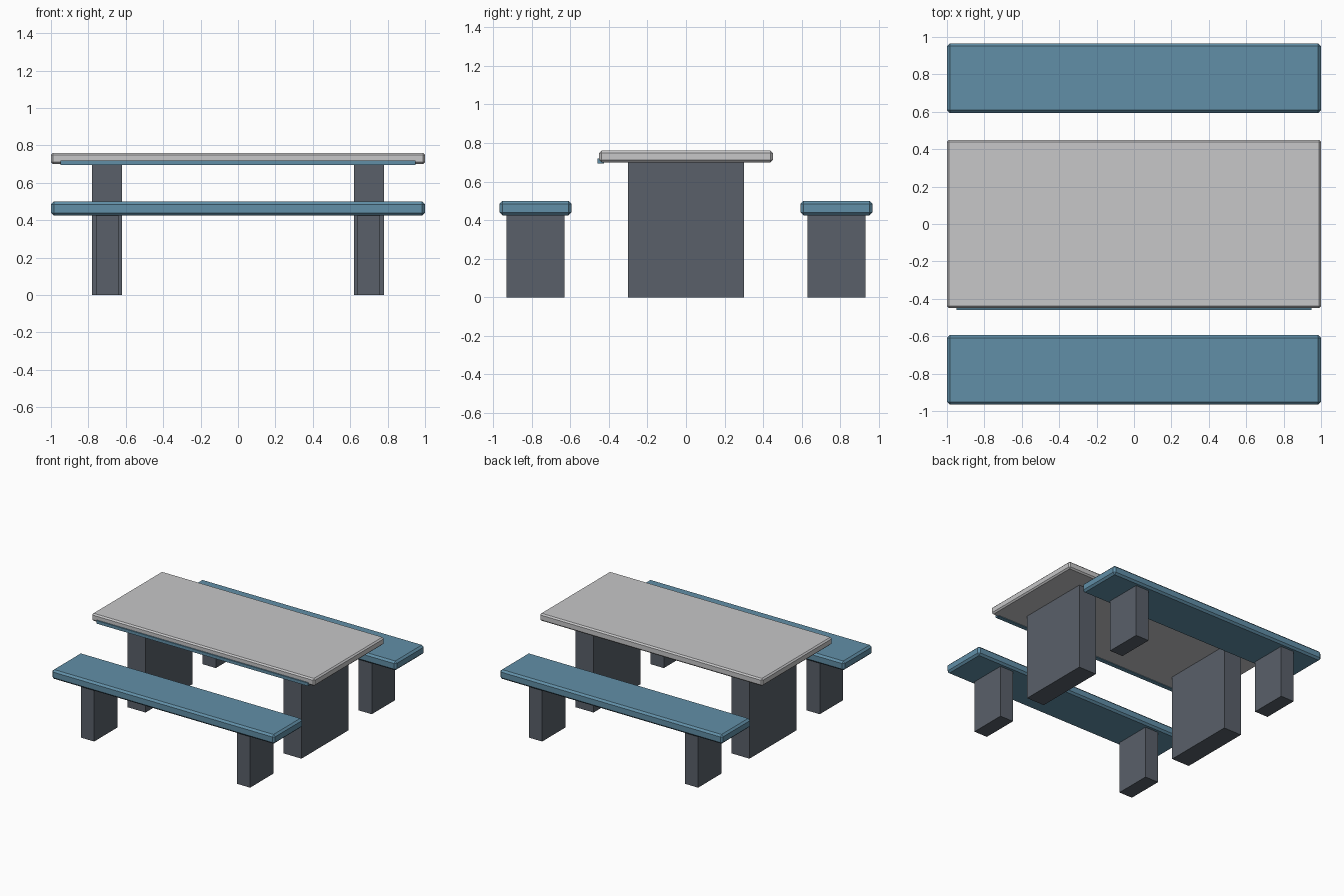
import bpy

cube = bpy.data.objects.get("Cube")
if cube:
    bpy.data.objects.remove(cube, do_unlink=True)


def material(name, rgb):
    mat = bpy.data.materials.new(name)
    mat.use_nodes = True
    color = (*rgb, 1.0)
    mat.diffuse_color = color
    bsdf = mat.node_tree.nodes["Principled BSDF"]
    bsdf.inputs["Base Color"].default_value = color
    return mat


light_grey = material("light grey", (0.57, 0.57, 0.58))
blue = material("slate blue", (0.12, 0.275, 0.39))
dark_grey = material("dark grey", (0.10, 0.117, 0.143))


def box(name, mat, x, y, z, bevel=0.0):
    """Box between (low, high) limits on each axis, with optional chamfered edges."""
    bpy.ops.mesh.primitive_cube_add(size=1)
    obj = bpy.context.object
    obj.name = name
    limits = (x, y, z)
    obj.location = [(a + b) / 2 for a, b in limits]
    obj.scale = [b - a for a, b in limits]
    bpy.ops.object.transform_apply(location=False, rotation=False, scale=True)
    obj.data.materials.append(mat)
    if bevel:
        mod = obj.modifiers.new("chamfer", "BEVEL")
        mod.width = bevel
        mod.segments = 1
    return obj


def span(centre, half):
    return centre - half, centre + half


# Table top with a trim strip under its front edge
box("table_top", light_grey, span(0, 1.0), span(0, 0.45), (0.70, 0.76), 0.011)
box("front_trim", blue, span(0, 0.95), (-0.46, -0.425), (0.695, 0.72))

# Table legs
for side, sx in (("left", 1), ("right", -1)):
    box(f"table_leg_{side}", dark_grey, span(0.7 * sx, 0.08), span(0, 0.30), (0, 0.70))

# Benches, each on two block legs
for end, sy in (("front", -1), ("back", 1)):
    y = 0.78 * sy
    box(f"{end}_bench_seat", blue, span(0, 1.0), span(y, 0.186), (0.425, 0.50), 0.015)
    for side, sx in (("left", 1), ("right", -1)):
        box(f"{end}_bench_leg_{side}", dark_grey, span(0.7 * sx, 0.06), span(y, 0.15), (0, 0.425))
